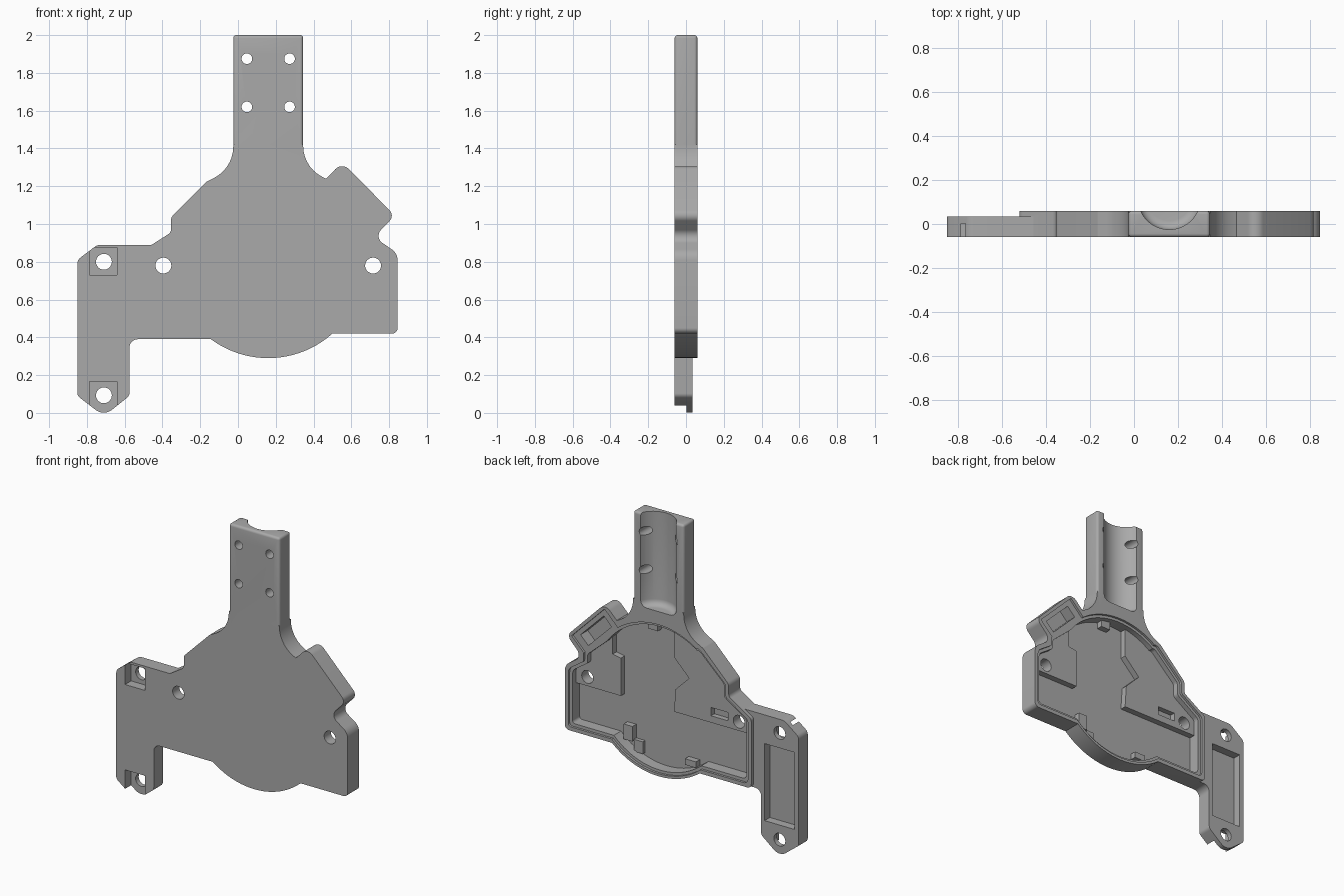
import bpy, bmesh, math
from mathutils import Vector, Matrix

cube = bpy.data.objects.get("Cube")
if cube:
    bpy.data.objects.remove(cube, do_unlink=True)

grey = bpy.data.materials.new("matte_grey")
grey.use_nodes = True
grey.diffuse_color = (0.4, 0.4, 0.4, 1)
grey.node_tree.nodes["Principled BSDF"].inputs["Base Color"].default_value = (0.4, 0.4, 0.4, 1)

FRONT, BACK, FLANGE_BACK, FLOOR, LEDGE, LIP = -0.06, 0.06, 0.035, -0.03, 0.01, 0.045
OUT = 0.2  # how far cutters reach past the part
cutters = []


def rounded(corners):
    """Turn (x, z, radius) corners into a polygon with arcs."""
    pts = []
    n = len(corners)
    for i, (x, z, r) in enumerate(corners):
        p = Vector((x, z))
        a = (Vector(corners[i - 1][:2]) - p).normalized()
        b = (Vector(corners[(i + 1) % n][:2]) - p).normalized()
        if r == 0:
            pts.append(p)
            continue
        half = a.angle(b) / 2
        centre = p + (a + b).normalized() * (r / math.sin(half))
        start = p + a * (r / math.tan(half)) - centre
        end = p + b * (r / math.tan(half)) - centre
        turn = math.atan2(start.x * end.y - start.y * end.x, start.dot(end))
        steps = max(3, int(abs(turn) / 0.15))
        for k in range(steps + 1):
            t = turn * k / steps
            c, s = math.cos(t), math.sin(t)
            pts.append(centre + Vector((start.x * c - start.y * s, start.x * s + start.y * c)))
    return pts


def grown(corners, d):
    """Move every edge of a clockwise outline outwards by d."""
    n, res = len(corners), []
    for i, (x, z, r) in enumerate(corners):
        p = Vector((x, z))
        e = (p - Vector(corners[i - 1][:2])).normalized()
        f = (Vector(corners[(i + 1) % n][:2]) - p).normalized()
        na, nb = Vector((-e.y, e.x)), Vector((-f.y, f.x))
        q = p + (na + nb) * (d / (1 + na.dot(nb)))
        res.append((q.x, q.y, r))
    return res


def prism(name, pts, y0, y1):
    bm = bmesh.new()
    face = bm.faces.new([bm.verts.new((p[0], y0, p[1])) for p in pts])
    ext = bmesh.ops.extrude_face_region(bm, geom=[face])
    bmesh.ops.translate(bm, vec=(0, y1 - y0, 0),
                        verts=[v for v in ext["geom"] if isinstance(v, bmesh.types.BMVert)])
    bmesh.ops.recalc_face_normals(bm, faces=bm.faces)
    mesh = bpy.data.meshes.new(name)
    bm.to_mesh(mesh)
    bm.free()
    mesh.materials.append(grey)
    ob = bpy.data.objects.new(name, mesh)
    bpy.context.collection.objects.link(ob)
    return ob


def disk(name, x, z, r, y0, y1, n=32):
    ring = [(x + r * math.cos(2 * math.pi * k / n), z + r * math.sin(2 * math.pi * k / n)) for k in range(n)]
    return prism(name, ring, y0, y1)


def box(name, x0, x1, z0, z1, y0, y1):
    return prism(name, [(x0, z0), (x0, z1), (x1, z1), (x1, z0)], y0, y1)


def tilted(name, x, z, half_len, half_wid, y0, y1):
    rot = Matrix.Rotation(-math.pi / 4, 2)
    c = Vector((x, z))
    pts = [c + rot @ Vector((u * half_len, v * half_wid)) for u, v in ((-1, -1), (-1, 1), (1, 1), (1, -1))]
    return prism(name, pts, y0, y1)


def bevel(ob, width, segments):
    m = ob.modifiers.new("round", "BEVEL")
    m.width, m.segments, m.limit_method = width, segments, "ANGLE"


def combine(ob, tool, operation):
    tool.hide_render = True
    if tool not in cutters:
        cutters.append(tool)
    m = ob.modifiers.new(tool.name, "BOOLEAN")
    m.operation, m.object, m.solver = operation, tool, "EXACT"


# Main housing outline, clockwise
outline = [(-0.025, 1.42, 0), (0.345, 1.42, 0), (0.345, 1.30, 0.185), (0.465, 1.24, 0),
           (0.5515, 1.3265, 0.05), (0.83, 1.045, 0.04), (0.72, 0.93, 0.045), (0.845, 0.845, 0.07),
           (0.845, 0.42, 0.03), (0.49, 0.42, 0), (0.2, 0.39, 0), (-0.52, 0.39, 0.03),
           (-0.52, 0.85, 0.03), (-0.355, 0.955, 0.03), (-0.355, 1.035, 0.04),
           (-0.165, 1.225, 0.03), (-0.025, 1.295, 0.185)]
housing = prism("housing", rounded(outline), FRONT, BACK)
CX, CZ = 0.16, 0.80
combine(housing, disk("round_belly", CX, CZ, 0.51, FRONT, BACK, 96), "UNION")

# Handle with softened edges
handle = box("handle", -0.025, 0.345, 1.3, 2.0, FRONT, BACK)
bevel(handle, 0.016, 4)
combine(housing, handle, "UNION")

# Thinner mounting flange
flange_outline = [(-0.85, 0.09, 0.03), (-0.85, 0.81, 0.04), (-0.745, 0.89, 0.06), (-0.46, 0.89, 0),
                  (-0.42, 0.89, 0), (-0.42, 0.39, 0), (-0.575, 0.39, 0.045), (-0.575, 0.09, 0.03),
                  (-0.70, -0.01, 0.06), (-0.72, -0.01, 0.06)]
flange_outline[-2:] = [(-0.71, -0.018, 0.07)]
flange = prism("flange", rounded(flange_outline), FRONT, FLANGE_BACK)
combine(housing, flange, "UNION")

# Open cavity in the back with a shallow lip around it
cavity = [(-0.475, 0.435, 0.03), (-0.475, 0.825, 0.03), (-0.31, 0.935, 0.03), (-0.31, 1.02, 0.03),
          (-0.13, 1.19, 0.03), (0.44, 1.17, 0), (0.69, 0.95, 0.03), (0.69, 0.89, 0.02),
          (0.80, 0.815, 0.05), (0.80, 0.465, 0.02), (0.4, 0.465, 0), (-0.05, 0.435, 0)]
for label, corners, radius, depth in (("cavity", cavity, 0.475, FLOOR), ("lip", grown(cavity, 0.02), 0.493, LIP)):
    combine(housing, prism(label + "_cutter", rounded(corners), depth, OUT), "DIFFERENCE")
    combine(housing, disk(label + "_round_cutter", CX, CZ, radius, depth, OUT, 96), "DIFFERENCE")

# Slanted compartment in the shoulder
combine(housing, tilted("shoulder_recess", 0.6225, 1.1175, 0.17, 0.075, LIP, OUT), "DIFFERENCE")
combine(housing, tilted("shoulder_slot", 0.6275, 1.1225, 0.12, 0.04, FLOOR, OUT), "DIFFERENCE")

# Half-round channel along the handle
channel = disk("channel_cutter", 0, 0, 0.142, -0.5, 0.5, 64)
channel.matrix_world = Matrix.Translation((CX, 0.117, 1.88)) @ Matrix.Rotation(math.pi / 2, 4, "X")
bevel(channel, 0.04, 5)
combine(housing, channel, "DIFFERENCE")

# Flange pocket and stepped screw seats
combine(housing, box("flange_pocket", -0.82, -0.60, 0.19, 0.70, -0.02, OUT), "DIFFERENCE")
for z0, z1 in ((-0.1, 0.165), (0.73, 0.875)):
    combine(housing, box("screw_seat", -0.785, -0.64, z0, z1, -OUT, 0.003), "DIFFERENCE")

# Raised floor areas inside the cavity
inner_right = prism("right_raised_floor", [
    (0.08, 0.72), (-0.49, 0.72), (-0.49, 0.83), (-0.33, 0.95), (-0.33, 1.03), (-0.15, 1.20),
    (0.08, 1.28), (0.08, 1.08), (-0.03, 0.97), (0.07, 0.87)], -0.045, LEDGE)
inner_left = prism("left_raised_floor", [
    (0.47, 0.72), (0.47, 0.97), (0.53, 0.98), (0.53, 1.13), (0.72, 0.95), (0.72, 0.89),
    (0.82, 0.83), (0.82, 0.72)], -0.045, LEDGE)
combine(inner_right, box("cable_slot", -0.315, -0.19, 0.765, 0.82, -0.025, OUT), "DIFFERENCE")
blocks = [box("stop_block", 0.385, 0.45, 0.44, 0.54, -0.045, LEDGE),
          box("stop_step", 0.32, 0.385, 0.37, 0.45, -0.045, -0.005),
          box("top_tab", 0.20, 0.27, 1.22, 1.28, -0.045, LEDGE),
          box("bottom_tab", -0.08, 0.0, 0.39, 0.43, -0.045, LEDGE)]

# Through holes
for x, z, r in ((-0.395, 0.78, 0.042), (0.715, 0.78, 0.042), (-0.71, 0.80, 0.042), (-0.71, 0.093, 0.042)):
    hole = disk("screw_hole", x, z, r, -OUT, OUT)
    for part in (housing, inner_right, inner_left):
        combine(part, hole, "DIFFERENCE")
for x in (0.047, 0.273):
    for z in (1.62, 1.875):
        combine(housing, disk("handle_hole", x, z, 0.028, -OUT, OUT), "DIFFERENCE")

# Bake the modifiers, drop the helpers, smooth the curved faces
parts = [housing, inner_right, inner_left] + blocks
bpy.context.view_layer.update()
deps = bpy.context.evaluated_depsgraph_get()
baked = [bpy.data.meshes.new_from_object(p.evaluated_get(deps)) for p in parts]
for part, mesh in zip(parts, baked):
    part.modifiers.clear()
    part.data = mesh
    mesh.materials.clear()
    mesh.materials.append(grey)
    for poly in mesh.polygons:
        poly.material_index = 0
for tool in cutters:
    bpy.data.objects.remove(tool, do_unlink=True)
bpy.ops.object.select_all(action="DESELECT")
for part in parts:
    part.select_set(True)
bpy.context.view_layer.objects.active = housing
bpy.ops.object.shade_smooth_by_angle(angle=math.radians(30))
